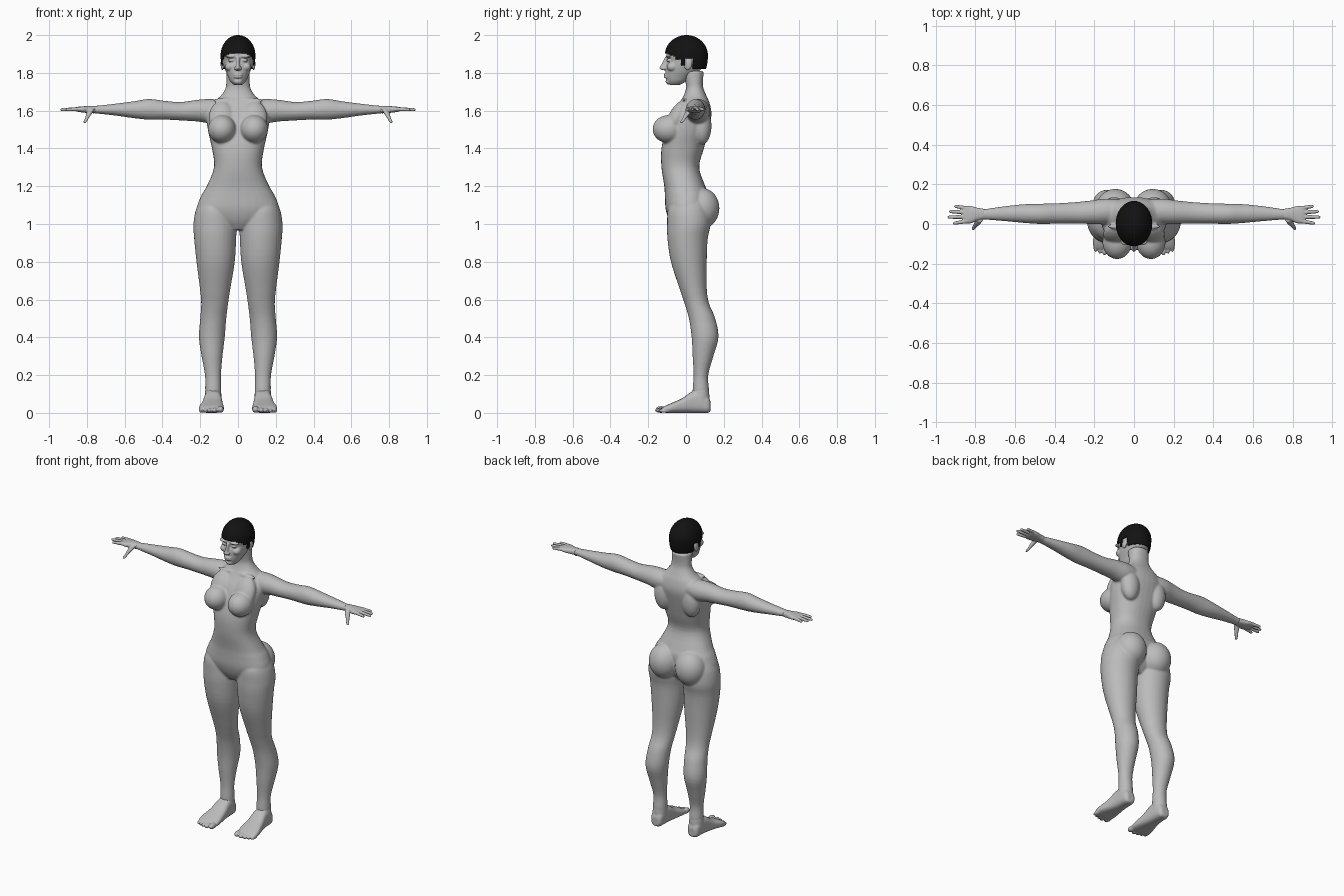
import bpy, bmesh, math
from mathutils import Matrix, Vector

if "Cube" in bpy.data.objects:
    bpy.data.objects.remove(bpy.data.objects["Cube"], do_unlink=True)


def make_material(name, value):
    mat = bpy.data.materials.new(name)
    mat.use_nodes = True
    color = (value, value, value, 1)
    mat.diffuse_color = color
    shader = mat.node_tree.nodes["Principled BSDF"]
    shader.inputs["Base Color"].default_value = color
    shader.inputs["Roughness"].default_value = 0.7
    return mat


skin = make_material("grey skin", 0.5)
black = make_material("black hair", 0.006)


def loft(bm, axis, rings, power=2.0, sides=32, steps=4):
    """Smooth tube; each ring is (position, a_low, a_high, b_low, b_high)."""
    sections = []
    last = len(rings) - 1
    for i in range(last):
        p = [Vector(rings[max(0, min(last, i + k))]) for k in (-1, 0, 1, 2)]
        for j in range(steps):
            t = j / steps
            m0, m1 = (p[2] - p[0]) / 2, (p[3] - p[1]) / 2
            h = t * t * (3 - 2 * t)
            sections.append(p[1] * (1 - h) + p[2] * h
                            + m0 * t * (1 - t) ** 2 - m1 * t * t * (1 - t))
    sections.append(Vector(rings[-1]))
    loops = []
    for pos, a0, a1, b0, b1 in sections:
        loop = []
        for k in range(sides):
            ang = math.tau * k / sides
            c, s = math.cos(ang), math.sin(ang)
            a = (a0 + a1) / 2 + (a1 - a0) / 2 * math.copysign(abs(c) ** (2 / power), c)
            b = (b0 + b1) / 2 + (b1 - b0) / 2 * math.copysign(abs(s) ** (2 / power), s)
            co = {"x": (pos, a, b), "y": (a, pos, b), "z": (a, b, pos)}[axis]
            loop.append(bm.verts.new(co))
        loops.append(loop)
    for low, high in zip(loops, loops[1:]):
        for k in range(sides):
            n = (k + 1) % sides
            bm.faces.new((low[k], low[n], high[n], high[k]))
    bm.faces.new(loops[0])
    bm.faces.new(loops[-1])


def ball(bm, center, radii, tilt=0.0):
    matrix = (Matrix.Translation(center) @ Matrix.Rotation(tilt, 4, "X")
              @ Matrix.Diagonal((*radii, 1)))
    bmesh.ops.create_uvsphere(bm, u_segments=32, v_segments=20, radius=1, matrix=matrix)


def mirror_copy(bm):
    copy = bmesh.ops.duplicate(bm, geom=bm.verts[:] + bm.edges[:] + bm.faces[:])
    for item in copy["geom"]:
        if isinstance(item, bmesh.types.BMVert):
            item.co.x *= -1


def finish(bm, name, mat, voxel=0.0, smooth=0):
    bmesh.ops.recalc_face_normals(bm, faces=bm.faces[:])
    for face in bm.faces:
        face.smooth = True
    mesh = bpy.data.meshes.new(name)
    bm.to_mesh(mesh)
    mesh.materials.append(mat)
    obj = bpy.data.objects.new(name, mesh)
    bpy.context.collection.objects.link(obj)
    if voxel:
        mod = obj.modifiers.new("blend parts", "REMESH")
        mod.mode = "VOXEL"
        mod.voxel_size = voxel
        mod.use_smooth_shade = True
        mod = obj.modifiers.new("soften", "SMOOTH")
        mod.factor = 0.5
        mod.iterations = smooth
    return obj


def pair(name, build, voxel, smooth):
    for side, sign in (("left", 1), ("right", -1)):
        bm = bmesh.new()
        build(bm)
        for v in bm.verts:
            v.co.x *= sign
        finish(bm, side + "_" + name, skin, voxel, smooth)
        bm.free()


# Body: legs, arms, breasts and buttocks on one side, mirrored, then the trunk
bm = bmesh.new()
loft(bm, "z", [
    (.06, .09, .17, .04, .12), (.12, .088, .174, .035, .122), (.2, .09, .175, .04, .118),
    (.3, .082, .193, .035, .145), (.4, .07, .207, .03, .172), (.5, .062, .2, .015, .155),
    (.58, .052, .195, -.008, .122), (.66, .04, .202, -.035, .11), (.8, .017, .22, -.08, .11),
    (.92, .01, .232, -.098, .115), (1.0, .008, .236, -.1, .13),
    (1.08, .03, .222, -.095, .12), (1.14, .07, .19, -.06, .09)])
loft(bm, "x", [
    (.05, .02, .12, 1.56, 1.65), (.14, 0, .128, 1.535, 1.662), (.22, 0, .118, 1.543, 1.657),
    (.3, .003, .11, 1.548, 1.646), (.38, .002, .105, 1.552, 1.651), (.47, 0, .102, 1.552, 1.662),
    (.55, .005, .1, 1.56, 1.65), (.65, .014, .09, 1.574, 1.637),
    (.75, .022, .076, 1.585, 1.626), (.79, .024, .076, 1.588, 1.624)])
ball(bm, (.085, -.092, 1.502), (.074, .085, .074))
ball(bm, (.085, -.05, 1.56), (.07, .045, .1), -.45)
ball(bm, (.095, .083, 1.083), (.096, .094, .108))
ball(bm, (.1, .085, 1.52), (.06, .05, .1))
ball(bm, (.06, -.012, 1.655), (.075, .016, .012))
mirror_copy(bm)
trunk = [(.97, .05, -.06, .06), (1.02, .16, -.09, .1), (1.08, .215, -.108, .115),
         (1.15, .195, -.112, .12), (1.2, .166, -.115, .102), (1.3, .127, -.13, .07),
         (1.4, .138, -.13, .095), (1.5, .16, -.105, .12), (1.58, .165, -.075, .135),
         (1.64, .135, -.035, .125), (1.68, .09, -.012, .108), (1.72, .066, 0, .092),
         (1.76, .062, -.005, .09), (1.81, .06, -.02, .095)]
loft(bm, "z", [(z, -w, w, front, back) for z, w, front, back in trunk], power=2.3)
finish(bm, "body", skin, .006, 7)
bm.free()


# Hands: palm, four fingers and a thumb
def hand(bm):
    loft(bm, "x", [(.755, .024, .076, 1.586, 1.625), (.79, .018, .082, 1.587, 1.625),
                   (.82, .004, .09, 1.59, 1.623), (.85, .004, .09, 1.595, 1.62),
                   (.862, .012, .085, 1.6, 1.616)], power=2.5)
    fingers = [(.016, .003, .912), (.037, .034, .94), (.058, .063, .932), (.078, .09, .905)]
    for y0, y1, tip in fingers:
        rings = []
        for t, r in ((0, .011), (.3, .0105), (.6, .0095), (.9, .008), (.97, .006), (1, .002)):
            x, y, z = .835 + t * (tip - .835), y0 + t * (y1 - y0), 1.609 - .004 * t
            rings.append((x, y - r, y + r, z - r, z + r))
        loft(bm, "x", rings, sides=14, steps=3)
    rings = []
    for t, r in ((0, .016), (.3, .016), (.6, .011), (.9, .009), (.97, .006), (1, .002)):
        x, y = .775 + .038 * t, .026 - .052 * t
        rings.append((1.612 - .078 * t, x - r, x + r, y - r, y + r))
    loft(bm, "z", rings, sides=14, steps=3)


pair("hand", hand, .0032, 3)


# Feet: heel to ball with a flat sole, ankle and five toes
def foot(bm):
    loft(bm, "y", [
        (.13, .11, .155, .01, .06), (.115, .095, .17, 0, .09), (.07, .088, .177, 0, .118),
        (.03, .085, .182, 0, .112), (-.02, .08, .192, 0, .078), (-.07, .075, .205, 0, .055),
        (-.105, .075, .207, 0, .04), (-.125, .082, .2, .004, .028)], power=2.8)
    loft(bm, "z", [(.04, .09, .175, .04, .125), (.09, .088, .176, .034, .124),
                   (.125, .09, .173, .038, .12)])
    toes = [(.093, -.13, .018), (.124, -.133, .014), (.149, -.127, .013),
            (.172, -.119, .012), (.193, -.11, .012)]
    for x, y, r in toes:
        ball(bm, (x, y, r), (r, .032, r))


pair("foot", foot, .0045, 3)

# Head: skull and jaw with nose, lips, brows, eyes, cheeks and ears
bm = bmesh.new()
ball(bm, (.036, -.09, 1.888), (.032, .018, .009))
ball(bm, (.034, -.089, 1.866), (.018, .014, .008))
ball(bm, (.045, -.072, 1.832), (.024, .03, .024))
ball(bm, (.011, -.118, 1.823), (.009, .012, .008))
ball(bm, (.083, .012, 1.846), (.009, .021, .032), -.2)
mirror_copy(bm)
skull = [(1.737, .024, -.088, -.03), (1.755, .041, -.1, 0), (1.78, .053, -.107, .03),
         (1.81, .066, -.108, .07), (1.84, .075, -.106, .094), (1.865, .08, -.098, .102),
         (1.89, .084, -.104, .107), (1.93, .083, -.1, .104), (1.965, .066, -.075, .083),
         (1.984, .042, -.045, .053), (1.993, .015, -.015, .02)]
loft(bm, "z", [(z, -w, w, front, back) for z, w, front, back in skull], power=2.15)
loft(bm, "z", [(1.814, -.011, .011, -.122, -.085), (1.823, -.014, .014, -.141, -.085),
               (1.85, -.009, .009, -.128, -.085), (1.885, -.01, .01, -.11, -.085)], sides=20)
for z, depth in ((1.79, .016), (1.778, .014)):
    ball(bm, (0, -.103, z), (.025, depth, .007))
ball(bm, (0, -.09, 1.755), (.024, .018, .017))
finish(bm, "head", skin, .0035, 4)
bm.free()


# Hair: close cap trimmed along a hairline
def hairline(x, y):
    if y < -.055:
        return 1.902 - .5 * max(0, abs(x) - .05)
    if y < -.025:
        return 1.872
    if y < -.008:
        return 1.838
    return 1.875 if y < .035 else 1.82


bm = bmesh.new()
cap = Matrix.Translation((0, .002, 1.893)) @ Matrix.Diagonal((.092, .114, .107, 1))
bmesh.ops.create_uvsphere(bm, u_segments=96, v_segments=64, radius=1, matrix=cap)
for v in bm.verts:
    # Square the cap slightly so it follows the skull
    if v.co.z < 1.893:
        flat = Vector((v.co.x / .092, (v.co.y - .002) / .114))
        if flat.length > .3:
            fit = (1 - .35 * (1 - flat.length)) / flat.length
            v.co.x *= fit
            v.co.y = .002 + (v.co.y - .002) * fit
trim = []
for face in bm.faces:
    c = face.calc_center_median()
    if c.z < hairline(c.x, c.y):
        trim.append(face)
bmesh.ops.delete(bm, geom=trim, context="FACES")
hair = finish(bm, "hair", black)
mod = hair.modifiers.new("thickness", "SOLIDIFY")
mod.thickness = .006
mod.offset = -1
bm.free()
